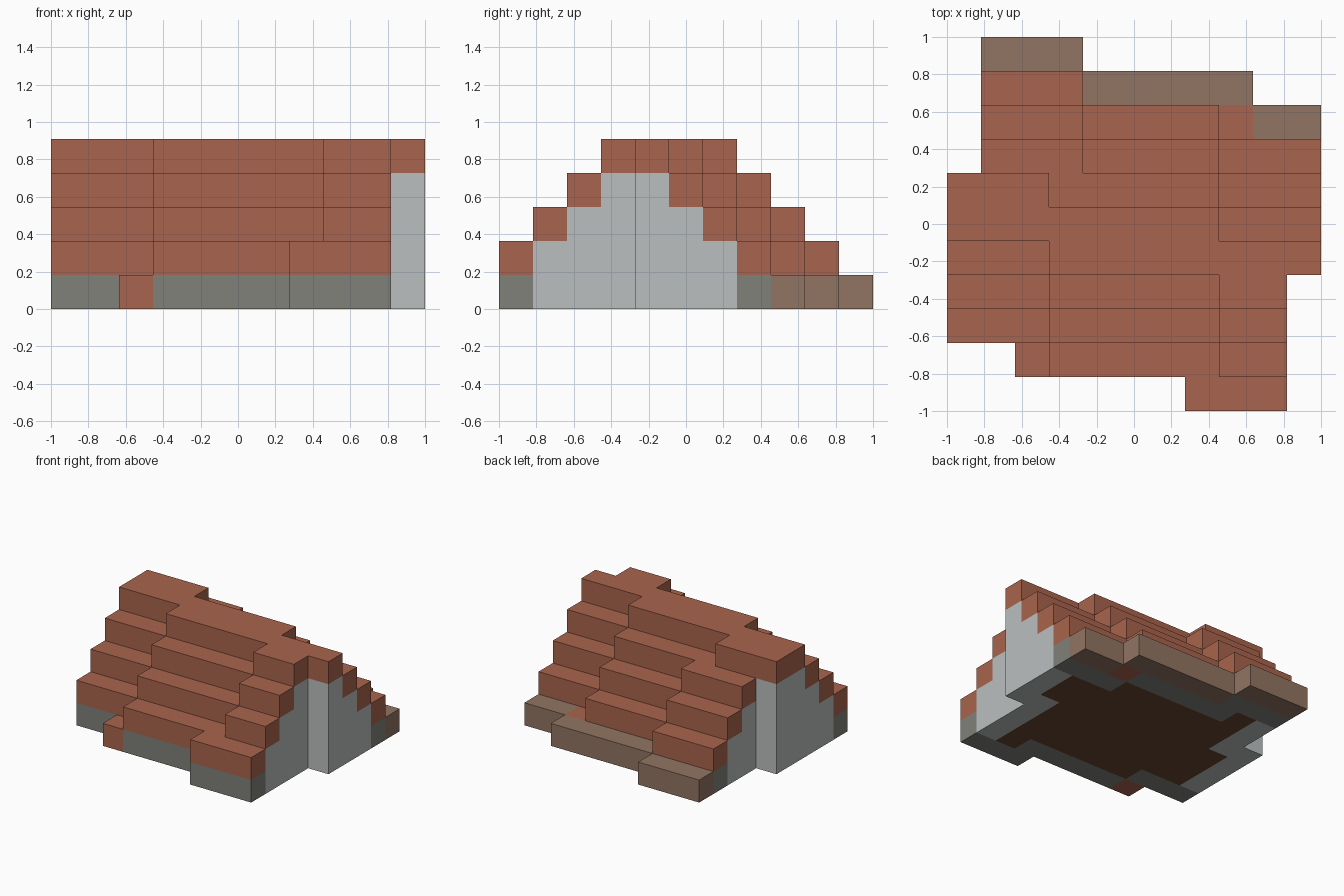
import bpy
import bmesh
from mathutils import Matrix, Vector

default_cube = bpy.data.objects.get("Cube")
if default_cube:
    bpy.data.objects.remove(default_cube)

UNIT = 2 / 11  # the model sits on an 11 x 11 grid of cubes


def material(name, *srgb):
    colour = [((c / 255 + 0.055) / 1.055) ** 2.4 for c in srgb] + [1]
    mat = bpy.data.materials.new(name)
    mat.use_nodes = True
    mat.diffuse_color = colour
    mat.node_tree.nodes["Principled BSDF"].inputs["Base Color"].default_value = colour
    return mat


clay = material("clay red", 169, 100, 77)
plaster = material("light grey", 187, 191, 191)
stone = material("stone grey", 128, 129, 122)
timber = material("timber brown", 145, 117, 98)
boards = material("dark floor brown", 102, 68, 47)


def build(name, mat, blocks):
    """Each block is first and last column, first and last row, and layer."""
    bm = bmesh.new()
    for i0, i1, j0, j1, k in blocks:
        size = Vector((i1 - i0 + 1, j1 - j0 + 1, 1)) * UNIT
        corner = Vector((i0 * UNIT - 1, j0 * UNIT - 1, k * UNIT))
        bmesh.ops.create_cube(
            bm, size=1, matrix=Matrix.Translation(corner + size / 2) @ Matrix.Diagonal(size).to_4x4())
    mesh = bpy.data.meshes.new(name)
    bm.to_mesh(mesh)
    bm.free()
    mesh.materials.append(mat)
    obj = bpy.data.objects.new(name, mesh)
    bpy.context.collection.objects.link(obj)


def row(i0, i1, j, k=0):
    return (i0, i1, j, j, k)


# Roof slopes: three staggered runs of steps on each side
front, back = [], []
for k in range(1, 5):
    front += [row(0, 2, k + 1, k), row(3, 7, k, k), row(7 if k == 1 else 8, 9, k - 1, k)]
    back += [row(0, 2, 10 - k, k) if k == 4 else row(1, 3, 10 - k, k),
             row(3, 7, 9 - k, k), row(8, 10, 8 - k, k)]
build("front_roof", clay, front)
build("back_roof", clay, back)

# Single blocks at the foot of each slope
build("front_roof_foot", clay, [row(2, 2, 1)])
build("back_roof_foot", clay, [row(8, 8, 8)])

# Stepped gable walls, each with a jog in the middle
left, right = [], []
for k in range(4):
    step = max(k, 1)
    left += [(9, 9, step, 4, k), (10, 10, 4, 7 - step, k)]
    right += [(0, 0, k + 2 if k else 3, 6, k), (1, 1, 6, 9 - step, k)]
build("left_gable", plaster, left)
build("right_gable", plaster, right)

# Foundations below the eaves
build("front_foundation", stone, [row(0, 2, 2), row(3, 7, 1), row(7, 9, 0)])
build("back_foundation", stone, [row(1, 3, 9), row(3, 7, 8), row(8, 10, 7)])

# Timber step along the back
build("back_step", timber, [row(1, 3, 10), row(4, 8, 9), row(9, 10, 8)])

# Floor inside the walls
build("floor", boards, [row(8, 8, 1), row(3, 8, 2), (1, 8, 3, 4, 0), row(1, 9, 5),
                        row(2, 9, 6), row(2, 7, 7), row(2, 2, 8)])
